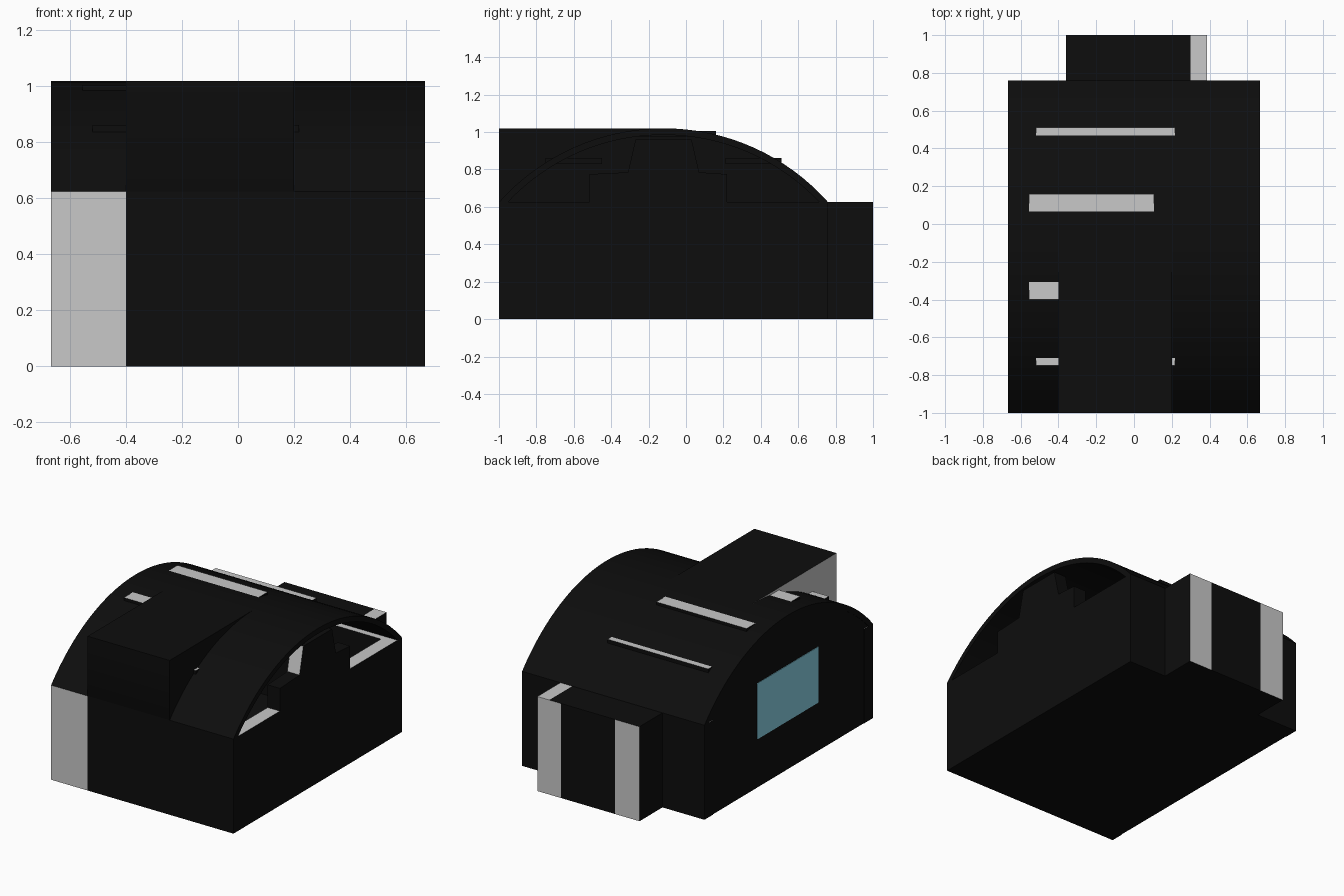
import bpy, bmesh, math
from mathutils import Vector

if "Cube" in bpy.data.objects:
    bpy.data.objects.remove(bpy.data.objects["Cube"])


def material(name, rgb):
    m = bpy.data.materials.new(name)
    m.diffuse_color = (*rgb, 1)
    m.use_nodes = True
    m.node_tree.nodes["Principled BSDF"].inputs["Base Color"].default_value = m.diffuse_color
    return m


BLACK, WHITE, GLASS = 0, 1, 2
MATS = [material("black", (0.004, 0.004, 0.004)),
        material("pale_grey", (0.58, 0.58, 0.58)),
        material("blue_glass", (0.30, 0.76, 0.93))]

X, Y0, Y1, EAVE, TOP, WALL = 0.667, -1.0, 0.76, 0.625, 1.02, 0.09
MID = (Y0 + Y1) / 2
HALF = (Y1 - Y0) / 2
RISE = TOP - EAVE
R = (HALF ** 2 + RISE ** 2) / (2 * RISE)
CZ = TOP - R


def finish(name, bm, rule):
    """Colour each face with rule(normal, centre) and make the object."""
    bmesh.ops.recalc_face_normals(bm, faces=bm.faces)
    bm.normal_update()
    for f in bm.faces:
        f.material_index = rule(f.normal, f.calc_center_median())
    me = bpy.data.meshes.new(name)
    bm.to_mesh(me)
    bm.free()
    for m in MATS:
        me.materials.append(m)
    ob = bpy.data.objects.new(name, me)
    bpy.context.collection.objects.link(ob)
    return ob


def black(n, c):
    return BLACK


def white_top(n, c):
    return WHITE if n.z > 0.9 else BLACK


def box(name, lo, hi, rule=black, cuts=()):
    """Box between two corners, with its faces split at the given x values."""
    bm = bmesh.new()
    bmesh.ops.create_cube(bm, size=1)
    lo, hi = Vector(lo), Vector(hi)
    for v in bm.verts:
        v.co = Vector([(lo[i] + hi[i]) / 2 + v.co[i] * (hi[i] - lo[i]) for i in range(3)])
    for x in cuts:
        bmesh.ops.bisect_plane(bm, geom=bm.verts[:] + bm.edges[:] + bm.faces[:],
                               plane_co=(x, 0, 0), plane_no=(1, 0, 0))
    return finish(name, bm, rule)


def prism(name, profile, x0, x1, rule=black):
    """Extrude a (y, z) profile along x."""
    bm = bmesh.new()
    face = bm.faces.new([bm.verts.new((x0, y, z)) for y, z in profile])
    ext = bmesh.ops.extrude_face_region(bm, geom=[face])
    for v in ext["geom"]:
        if isinstance(v, bmesh.types.BMVert):
            v.co.x = x1
    return finish(name, bm, rule)


def arc(r, y_from, y_to, n=32):
    """Points on the roof circle of radius r between two y values."""
    a, b = math.asin((y_from - MID) / r), math.asin((y_to - MID) / r)
    return [(MID + r * math.sin(a + (b - a) * i / n),
             CZ + r * math.cos(a + (b - a) * i / n)) for i in range(n + 1)]


def smooth(ob):
    bpy.ops.object.select_all(action='DESELECT')
    ob.select_set(True)
    bpy.context.view_layer.objects.active = ob
    bpy.ops.object.shade_smooth_by_angle(angle=math.radians(30))


# Floor and the long front and back walls
box("floor", (-X + WALL, Y0 + WALL, 0), (X - WALL, Y1 - WALL, 0.03))
box("front_wall", (-X, Y0, 0), (X, Y0 + WALL, EAVE),
    lambda n, c: WHITE if n.z > 0.9 or (n.y < -0.9 and c.x < -0.4) else BLACK, [-0.4])
box("back_wall", (-X, Y1 - WALL, 0), (X, Y1, EAVE), white_top)

# Barrel roof shell
r_in = R - 0.035
half_in = math.sqrt(r_in ** 2 - (EAVE - CZ) ** 2)
inner = arc(r_in, MID + half_in, MID - half_in)
smooth(prism("barrel_roof", arc(R, Y0, Y1) + inner, -X, X))

# Closed left gable with its window
prism("left_gable", [(Y0 + WALL, 0), (Y1 - WALL, 0), (Y1 - WALL, EAVE)] + inner
      + [(Y0 + WALL, EAVE)], -X + 0.003, -X + WALL)
box("gable_window", (-X, -0.43, 0.32), (-X + 0.006, 0.205, 0.69), lambda n, c: GLASS)

# Open right gable with a stepped wall
prism("right_stepped_wall",
      [(Y0 + WALL, 0), (Y1 - WALL, 0), (Y1 - WALL, EAVE), (0.22, EAVE), (0.22, 0.775),
       (0.07, 0.785), (0.03, 0.96), (-0.27, 0.96), (-0.31, 0.785), (-0.515, 0.775),
       (-0.515, EAVE), (Y0 + WALL, EAVE)], X - WALL, X,
      lambda n, c: WHITE if (n.z > 0.9 and c.z < 0.7) or (n.y < -0.5 and c.z > 0.8) else BLACK)

# Square front dormer running into the roof
smooth(prism("front_dormer", arc(R - 0.01, Y0 + 0.005, MID) + [(MID, TOP), (Y0, TOP), (Y0, EAVE)],
             -0.4, 0.2, lambda n, c: WHITE if n.x < -0.9 else BLACK))

# Flat roof slabs that break through the curve
box("upper_roof_slab", (-0.555, -0.40, 0.975), (0.105, 0.16, 1.005), white_top)
for name, a, b in (("front_roof_slab", -0.75, -0.45), ("back_roof_slab", 0.21, 0.51)):
    box(name, (-0.52, a, 0.83), (0.217, b, 0.862), white_top)


# Back porch with pale corner strips
def porch_rule(n, c):
    if n.y > 0.9 and (c.x < -0.18 or c.x > 0.215):
        return WHITE
    return WHITE if n.z > 0.9 and c.x > 0.3 else BLACK


box("back_porch", (-0.36, Y1, 0), (0.387, 1.0, EAVE), porch_rule, [-0.182, 0.215, 0.3])
